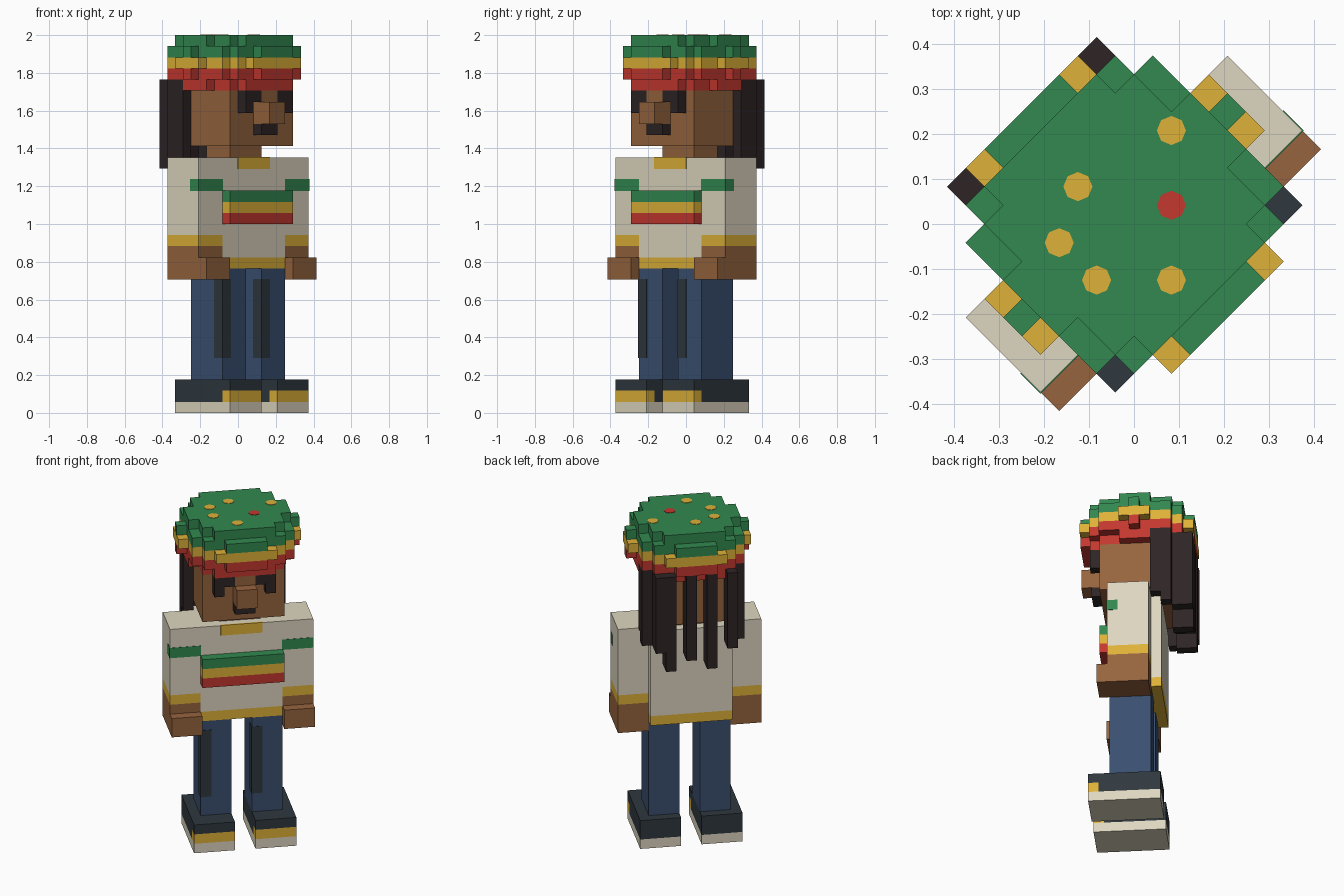
import bpy, bmesh
from math import pi
from mathutils import Matrix, Vector

if "Cube" in bpy.data.objects:
    bpy.data.objects.remove(bpy.data.objects["Cube"])

UNIT = 2 / 34                       # one block of the figure
TURN = Matrix.Rotation(pi / 4, 4, 'Z')


def material(name, hexcode):
    def linear(c):
        return c / 12.92 if c <= 0.04045 else ((c + 0.055) / 1.055) ** 2.4
    rgb = [linear(int(hexcode[i:i + 2], 16) / 255) for i in (0, 2, 4)]
    m = bpy.data.materials.new(name)
    m.use_nodes = True
    m.diffuse_color = (*rgb, 1)
    m.node_tree.nodes["Principled BSDF"].inputs["Base Color"].default_value = (*rgb, 1)
    return m


CREAM = material("cream cloth", "DED6C0")
GOLD = material("gold yellow", "DEB138")
GREEN = material("leaf green", "328850")
RED = material("warm red", "C4382F")
SKIN = material("brown skin", "96643E")
DENIM = material("blue denim", "3A5070")
HAIR = material("dark hair", "2E2425")
CHARCOAL = material("charcoal", "2F383F")


def finish(name, bm, mat):
    """Scale blocks to size, turn the figure and link the part."""
    bm.transform(TURN @ Matrix.Scale(UNIT, 4))
    mesh = bpy.data.meshes.new(name)
    bm.to_mesh(mesh)
    bm.free()
    mesh.materials.append(mat)
    bpy.context.collection.objects.link(bpy.data.objects.new(name, mesh))


def blocks(name, mat, *spans, grow=0.0):
    """One part from boxes given as (x0, x1, y0, y1, z0, z1) in blocks."""
    bm = bmesh.new()
    for x0, x1, y0, y1, z0, z1 in spans:
        lo, hi = Vector((x0, y0, z0)), Vector((x1, y1, z1))
        size = hi - lo + Vector((2 * grow,) * 3)
        mat4 = Matrix.Translation((lo + hi) / 2) @ Matrix.Diagonal((*size, 1))
        bmesh.ops.create_cube(bm, size=1, matrix=mat4)
    finish(name, bm, mat)


def pair(name, mat, *spans, grow=0.0):
    """The same part on the left (+x) and mirrored on the right."""
    blocks("left_" + name, mat, *spans, grow=grow)
    flipped = [(-s[1], -s[0], *s[2:]) for s in spans]
    blocks("right_" + name, mat, *flipped, grow=grow)


# Shoes
pair("sole", CREAM, (1, 5, -4, 3, 0, 1))
pair("toe_cap", GOLD, (1, 5, -4, -3, 1, 2))
pair("shoe_upper", CHARCOAL, (1, 5, -3, 3, 1, 2), (1, 5, -4, 3, 2, 3))

# Legs with worn strips down one front corner each
pair("leg", DENIM, (1, 4, -2, 2, 3, 13))
blocks("leg_strips", CHARCOAL, (-4, -3, -2, -1, 5, 12), (1, 2, -2, -1, 5, 12), grow=0.04)

# Torso
blocks("shirt", CREAM, (-4, 4, -2, 3, 14, 23))
blocks("shirt_hem", GOLD, (-4, 4, -2, 3, 13, 14))
blocks("collar", GOLD, (-2, 2, -2, -1.9, 22, 23), grow=0.04)
for row, (word, mat) in enumerate((("red", RED), ("gold", GOLD), ("green", GREEN))):
    blocks("chest_stripe_" + word, mat, (-4, 4, -3, -2, 17 + row, 18 + row))

# Arms
pair("sleeve", CREAM, (4, 7, -2, 2, 16, 23))
pair("sleeve_stripe", GREEN, (4, 7, -2, -1, 20, 21), grow=0.04)
pair("cuff", GOLD, (4, 7, -2, 2, 15, 16))
pair("hand", SKIN, (4, 7, -2, 2, 12, 15), (4, 7, -3, -2, 12, 14))

# Head and face
blocks("neck", SKIN, (-2, 2, -1, 2, 23, 24))
blocks("head", SKIN, (-4, 4, -3, 4, 24, 29))
blocks("nose", SKIN, (-1, 1, -5, -3, 26, 28), (-1, 1, -4, -3, 28, 29))
pair("brow", HAIR, (1, 3, -4, -3, 28, 29), (2, 3, -4, -3, 27, 28))
blocks("mouth", HAIR, (-1, 1, -4, -3, 25, 26))

# Hanging locks of hair
pair("side_hair", HAIR, (4, 5, 2, 3, 23, 30), (4, 5, 3, 4, 22, 30))
pair("corner_lock", HAIR, (3, 4, 4, 6, 22, 30))
for i, (x, bottom) in enumerate(((2, 20), (0, 21), (-2, 20))):
    blocks(f"back_lock_{i + 1}", HAIR, (x, x + 1, 4, 6, bottom, 30))


# Knitted cap: round layers, each a stack of crossing boxes
def cap_layer(name, mat, z, *rects):
    blocks(name, mat, *[(-w, w, y0, y1, z, z + 1) for w, y0, y1 in rects])


small = ((4, -3, 4), (5, -1, 2), (3, -4, 5))
wide = ((4, -4, 5), (5, -3, 4))
cap_layer("cap_rim", RED, 29, *small)
cap_layer("cap_red_band", RED, 30, *wide, (6, 0, 1), (2, -5, 6))
cap_layer("cap_gold_band", GOLD, 31, *wide, (6, -1, 2), (3, -5, 6))
cap_layer("cap_green_band", GREEN, 32, *wide, (6, 0, 1), (2, -5, 6))
cap_layer("cap_crown", GREEN, 33, *small)


# Dots on the crown
def dot(name, mat, x, y):
    bm = bmesh.new()
    bmesh.ops.create_cone(bm, cap_ends=True, segments=8, radius1=0.55, radius2=0.55,
                          depth=0.08, matrix=Matrix.Translation((x, y, 34)))
    finish(name, bm, mat)


for i, (x, y) in enumerate(((3.5, 1.5), (-0.5, 2.5), (-2.5, 1.5), (-2.5, -0.5), (-0.5, -2.5))):
    dot(f"gold_dot_{i + 1}", GOLD, x, y)
dot("red_dot", RED, 1.5, -0.5)
